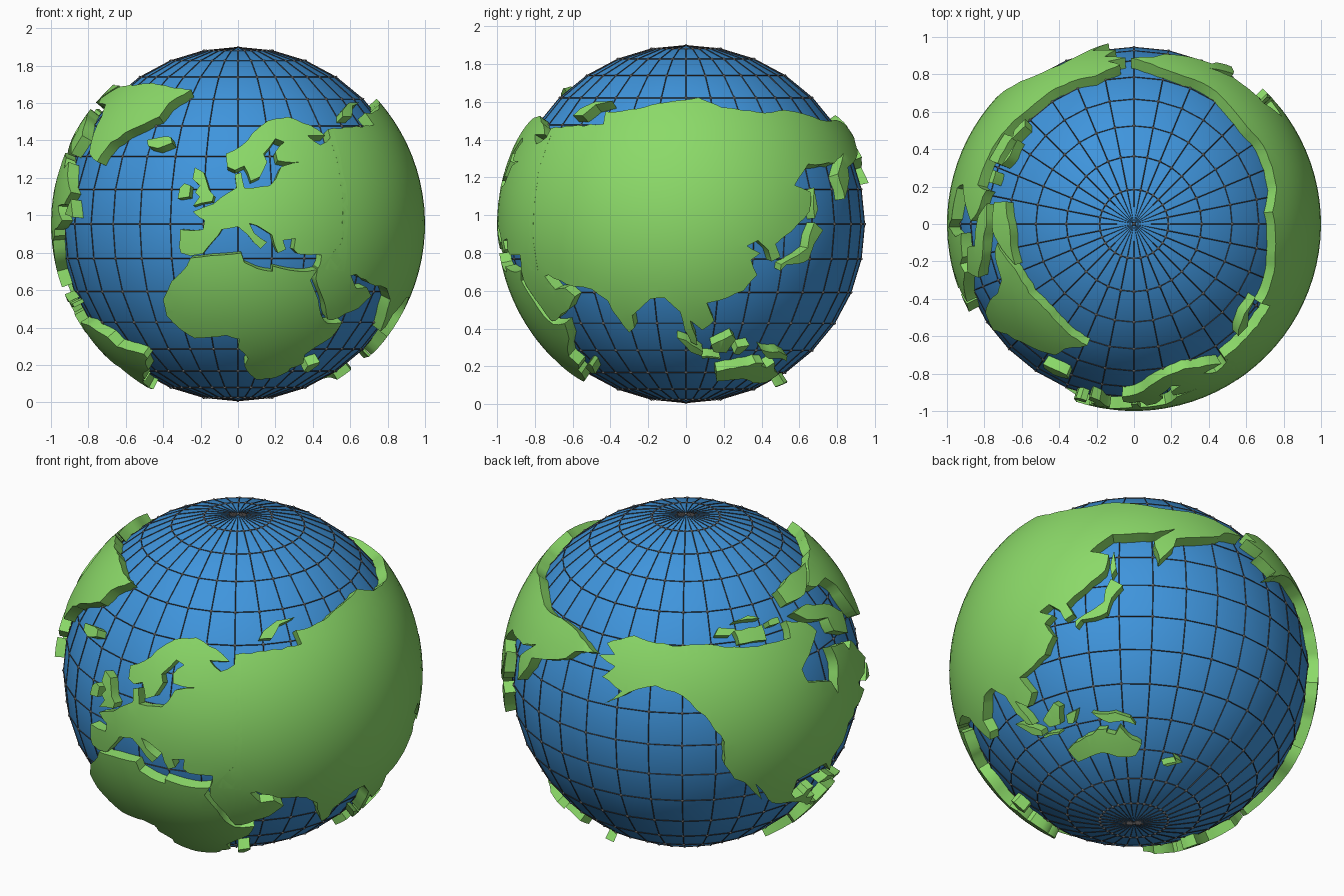
import bpy, bmesh, math, random
from mathutils import Vector
from mathutils.geometry import delaunay_2d_cdt

random.seed(3)
CENTER = Vector((0, 0, 0.953))
SEA_R, LAND_R, LAND_BASE = 0.944, 1.0, 0.92

# Latitude stretch used by the stylised map: real latitude -> latitude on the model
STRETCH = [(-60, -63), (-55, -62), (-34, -56), (-11, -47), (0, -41), (8, -35), (22, -23), (36, -10),
           (45, 0), (50, 5.6), (58.6, 17.6), (65, 26), (71, 35), (77.7, 42), (83.5, 49), (90, 56)]


def material(name, color):
    m = bpy.data.materials.new(name)
    m.diffuse_color = (*color, 1)
    return m


def finish(bm, name, mat, angle=None):
    me = bpy.data.meshes.new(name)
    bm.to_mesh(me)
    bm.free()
    ob = bpy.data.objects.new(name, me)
    bpy.context.collection.objects.link(ob)
    ob.location = CENTER
    me.materials.append(mat)
    if angle:
        bpy.ops.object.select_all(action='DESELECT')
        ob.select_set(True)
        bpy.context.view_layer.objects.active = ob
        bpy.ops.object.shade_smooth_by_angle(angle=math.radians(angle))
    return ob


def to_map(lon, lat):
    for (a, p), (b, q) in zip(STRETCH, STRETCH[1:]):
        if lat <= b:
            return Vector((lon - 9, p + (q - p) * (lat - a) / (b - a)))


def on_ball(p, r):
    u, v = math.radians(p.x), math.radians(p.y)
    return Vector((math.sin(u) * math.cos(v), -math.cos(u) * math.cos(v), math.sin(v))) * r


def coast(outline):
    """Split long edges of the outline and roughen them a little."""
    pts = [to_map(*p) for p in outline]
    out = []
    for a, b in zip(pts, pts[1:] + pts[:1]):
        n = max(1, round((b - a).length / 3))
        for i in range(n):
            j = 0.35 if i else 0
            out.append(a.lerp(b, i / n) + Vector((random.uniform(-j, j), random.uniform(-j, j))))
    return out


def add_land(name, outlines, mat, step=4):
    """Fill each outline with a fine net, wrap it on the ball and raise it."""
    bm = bmesh.new()
    for outline in outlines:
        rim = coast(outline)
        xs, ys = [p.x for p in rim], [p.y for p in rim]
        net = [Vector((x + 0.13, y + 0.17))
               for x in range(int(min(xs)), int(max(xs)) + 1, step)
               for y in range(int(min(ys)), int(max(ys)) + 1, step)]
        res = delaunay_2d_cdt(rim + net, [], [list(range(len(rim)))], 1, 1e-4)
        vs = [bm.verts.new(on_ball(p, LAND_BASE)) for p in res[0]]
        for f in res[2]:
            bm.faces.new([vs[i] for i in f])
    bmesh.ops.delete(bm, geom=[v for v in bm.verts if not v.link_faces], context='VERTS')
    top = bmesh.ops.extrude_face_region(bm, geom=bm.faces[:])
    for v in top['geom']:
        if isinstance(v, bmesh.types.BMVert):
            v.co = v.co.normalized() * LAND_R
    return finish(bm, name, mat, 35)


blue = material("sea_blue", (0.05, 0.30, 0.72))
green = material("land_green", (0.26, 0.70, 0.14))
dark = material("line_dark", (0.06, 0.055, 0.055))
grey = material("dot_grey", (0.35, 0.35, 0.35))

# Sea ball
bm = bmesh.new()
bmesh.ops.create_uvsphere(bm, u_segments=32, v_segments=16, radius=SEA_R)
knots = [v.co.copy() for v in bm.verts]
net_bm = bm.copy()
finish(bm, "sea_ball", blue, 40)

# Thin grid lines along the ball's edges
grid = finish(net_bm, "grid_lines", dark)
wire = grid.modifiers.new("wire", 'WIREFRAME')
wire.thickness = 0.007
wire.offset = 0
wire.use_even_offset = False

# Small dots at the grid crossings
bm = bmesh.new()
for k in knots:
    d = bmesh.ops.create_icosphere(bm, subdivisions=1, radius=0.009)
    bmesh.ops.translate(bm, verts=d['verts'], vec=k)
finish(bm, "grid_dots", grey)

# Continents as (longitude, latitude) coast outlines
europe = [(45, 68), (43, 66), (38, 64.3), (34, 66.5), (41, 66.5), (36, 69), (28, 71), (20, 70), (14, 67),
          (10, 64), (5, 62), (5.5, 58.8), (8, 58), (11, 59), (13, 55.5), (16, 56.5), (18.5, 60), (17.5, 62),
          (22, 65.8), (25, 65), (21.5, 62.5), (22, 60.3), (30, 60), (23, 58.8), (21, 56), (19, 54.5),
          (11, 54), (10, 57.5), (8, 57), (8.5, 54), (4, 52), (1.5, 50.5), (-2, 49.5), (-5, 48.4),
          (-1.3, 46), (-1.8, 43.5), (-9, 43.5), (-9.5, 38.7), (-9, 37), (-6, 36.2), (-2, 36.8), (0, 39),
          (3, 42), (4, 43.5), (9, 44.3), (12, 42), (16, 38.2), (18, 40), (14, 42.5), (12.5, 45.2),
          (15, 44.5), (19.5, 42), (21.5, 37), (24, 38), (23, 40.5), (27, 41), (26.5, 38), (28, 36.7),
          (36, 36.5), (35, 31.5), (45, 31)]
asia = [(43, 68), (54, 68.5), (68, 69), (67, 72.5), (73, 72.5), (80, 73.5), (88, 75.5), (104, 77.7),
        (113, 74), (130, 72), (140, 73), (152, 71), (160, 69.8), (170, 70), (180, 69), (190, 66),
        (182, 64.8), (179, 62.5), (170, 60), (163, 58.5), (162, 56), (157, 51.5), (155.5, 57), (163, 62),
        (155, 59.5), (142, 59.3), (135, 54.5), (141, 53), (140, 48.5), (133, 43), (127.5, 39.5),
        (129.5, 36), (126.5, 34.5), (125, 38), (121.5, 40.5), (118, 39), (122.5, 37), (119.5, 35),
        (122, 30), (118, 24.5), (110, 21), (106, 20), (109, 13), (105, 9), (100.5, 13), (103.5, 1.5),
        (101, 3), (98.5, 9), (97, 16.5), (92, 22), (87, 21.5), (80, 15), (80, 10), (77.5, 8), (73, 17),
        (72, 21), (67, 25), (57, 26.8), (50, 30), (48, 29.5), (51.5, 25), (56, 25.5), (59.5, 22.5),
        (55, 17.5), (45, 12.8), (43, 13), (39, 21), (34.8, 28.5), (35, 32), (39, 36), (43, 40)]
africa = [(-6, 35.5), (10, 37), (11, 34), (15, 32), (20, 31), (20, 32.8), (29, 31), (35, 31.6), (33, 28),
          (37, 21), (39.5, 15), (43, 11.5), (50, 11.8), (48, 5), (42, -1), (39, -6), (40.5, -14),
          (35, -20), (35, -24), (32.5, -28), (27, -33.5), (19, -34.5), (15, -27), (12, -17), (13.5, -9),
          (9, -1), (9.5, 4), (4.5, 6), (-2, 5), (-8, 4.5), (-13, 9), (-17, 14.5), (-17, 21),
          (-13, 27.5), (-9.5, 30.5)]
north_america = [(-168, 65.7), (-162, 66.5), (-166, 68.5), (-156, 71.2), (-141, 69.7), (-128, 70),
                 (-115, 68.5), (-95, 68), (-94, 72), (-85, 69.5), (-82, 67), (-87, 64.5), (-94, 60.5),
                 (-92.5, 57), (-82.5, 55), (-80, 51.5), (-79, 54.5), (-77, 58), (-78, 62.3), (-70, 61),
                 (-68, 58.5), (-65, 60), (-62, 57), (-56, 53), (-60, 50.3), (-66, 50), (-65, 48.5),
                 (-61, 46), (-66, 44), (-70, 43.5), (-70.5, 41.7), (-74, 40.5), (-76, 35.5), (-81, 31),
                 (-80.3, 25.5), (-82.5, 28), (-84, 30), (-90, 29.5), (-97, 28), (-97.5, 22), (-95, 18.5),
                 (-91, 18.8), (-90, 21), (-87, 21.3), (-88.5, 16), (-83.3, 15), (-83.5, 11), (-79.5, 9.3),
                 (-77, 8.2), (-80, 7.3), (-85.5, 10.5), (-88, 13), (-94, 16), (-105, 20), (-109, 25.5),
                 (-113, 31), (-109.6, 23), (-112, 26), (-117, 32.5), (-120.5, 34.5), (-124, 40),
                 (-124, 47), (-130, 54), (-137, 58.5), (-146, 60.7), (-152, 59.5), (-163, 55),
                 (-157.5, 58.5), (-165, 61), (-161, 64)]
south_america = [(-77, 8), (-72, 12), (-62, 10.5), (-52, 5), (-50, 0), (-44, -2.5), (-35.5, -5.5),
                 (-35, -9), (-39, -14), (-41, -22), (-48, -26), (-54, -34), (-58, -34.5), (-57, -38),
                 (-62, -39), (-65, -43), (-66, -47), (-69, -51), (-65.5, -55), (-71, -54), (-75, -50),
                 (-73, -40), (-71.5, -30), (-70.3, -18.5), (-76, -14), (-81, -6), (-80, -2), (-77.5, 4)]
greenland = [(-73, 78), (-60, 82), (-35, 83.5), (-20, 81.5), (-12, 81), (-20, 76), (-22, 71), (-32, 68),
             (-40, 65), (-44, 60), (-50, 62), (-53, 67), (-54, 71), (-58, 75.5), (-68, 76)]
australia = [(114, -22), (122, -18), (129, -15), (132, -11.5), (136.5, -12), (136, -15), (140, -17.5),
             (142.5, -11), (146, -19), (153, -26), (150, -37), (146, -39), (140, -38), (136, -34),
             (131, -31.5), (124, -33), (116, -35)]

# Islands, grouped by region
atlantic = [[(-24, 65.5), (-20, 66), (-15, 66.2), (-14, 64.8), (-19, 63.4), (-23, 64)],
            [(-5, 58.6), (-2, 57.5), (0, 53.5), (1.5, 52.3), (1, 51), (-5, 50), (-3, 52), (-4.5, 53), (-3, 54.5),
             (-5.5, 56)],
            [(-8, 55), (-6, 54.5), (-6.3, 52), (-10, 51.6), (-9.5, 54)],
            [(-59, 47.7), (-53, 46.8), (-55.5, 51.5)],
            [(-85, 22), (-80, 23), (-74, 20.2), (-78, 20)],
            [(-74, 19.8), (-69, 19.5), (-69, 18), (-74, 18)]]
arctic = [[(52, 71), (57, 71), (61, 75), (68, 76.5), (60, 76.2), (54, 73.5)],
          [(-65, 62), (-62, 66.5), (-68, 70), (-80, 73.7), (-89, 73.3), (-84, 70), (-73, 68), (-73, 65)],
          [(-116, 69.3), (-105, 69), (-105, 73), (-117, 73)],
          [(-125, 72), (-119, 71.5), (-116, 73.3), (-123, 74.3)],
          [(-90, 76.5), (-78, 76.5), (-62, 82.5), (-78, 83), (-91, 81)],
          [(-117, 75.5), (-105, 75), (-110, 76.6)], [(-102, 72), (-97, 72), (-97, 73.8), (-102, 73.5)]]
pacific = [[(130, 31.3), (132, 33.5), (136, 33.6), (140.5, 35.2), (142, 39.5), (145.5, 43.3), (141.8, 45.5),
            (140, 42), (139.5, 38.5), (136, 36.5), (130, 33.5)],
           [(142, 46.5), (143.5, 49), (142.7, 54), (141.8, 51)],
           [(109, 1.5), (116.5, 6.8), (118.5, 4.5), (116, -3.5), (110.5, -3)],
           [(95.5, 5.5), (99, 4), (106, -3), (105.5, -6), (101, -3)],
           [(105.5, -6.3), (114, -7.5), (114, -8.8), (106, -7.8)],
           [(120, 0.5), (125, 1.5), (122, -5), (119.5, -4.5)],
           [(131, -1), (134, -2.5), (141, -2.6), (147.5, -6), (150, -10.5), (144, -7.8), (138, -8.3), (133, -4)],
           [(172.5, -34.5), (178, -37.8), (174, -42), (170, -46.6), (167, -46), (172, -41), (174, -39)],
           [(44, -17), (49.5, -12.5), (50, -16), (47, -25), (44, -24)]]

for name, outlines in [("europe_land", [europe]), ("asia_land", [asia]), ("africa_land", [africa]),
                       ("north_america_land", [north_america]), ("south_america_land", [south_america]),
                       ("greenland_land", [greenland]), ("australia_land", [australia]),
                       ("atlantic_islands", atlantic), ("arctic_islands", arctic), ("pacific_islands", pacific)]:
    add_land(name, outlines, green)
